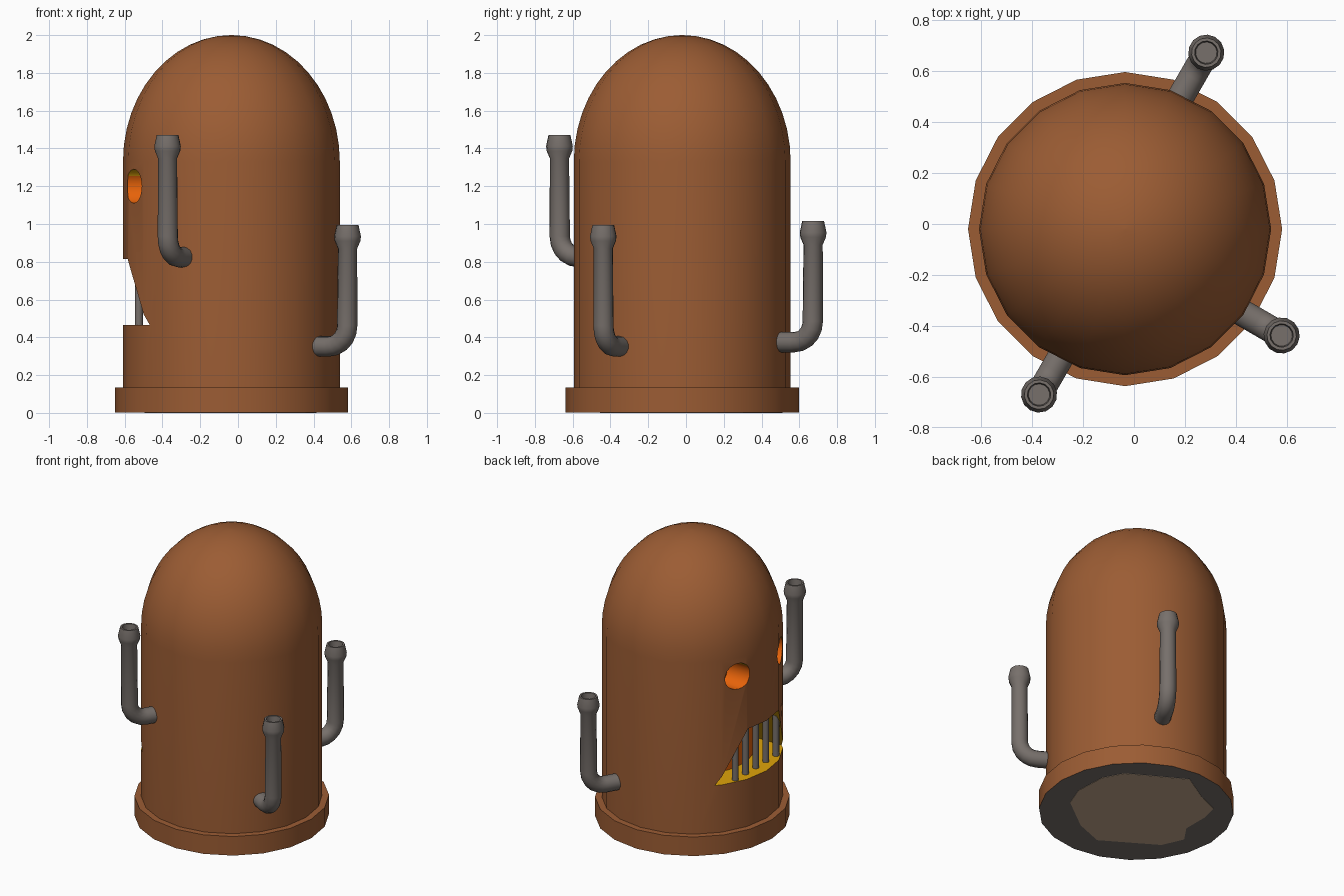
import bpy, bmesh, math
from mathutils import Vector

if "Cube" in bpy.data.objects:
    bpy.data.objects.remove(bpy.data.objects["Cube"])

CX, CY = -0.035, -0.02          # axis of the body
R = 0.574                       # body radius


def material(name, rgb):
    m = bpy.data.materials.new(name)
    m.diffuse_color = (*rgb, 1)
    m.use_nodes = True
    m.node_tree.nodes["Principled BSDF"].inputs["Base Color"].default_value = m.diffuse_color
    return m


clay = material("brown clay", (0.33, 0.108, 0.034))
glow = material("orange glow", (0.80, 0.125, 0.003))
ember = material("yellow glow", (0.74, 0.37, 0.003))
iron = material("grey iron", (0.185, 0.162, 0.148))
earth = material("pale underside patch", (0.56, 0.40, 0.27))


def finish(name, bm, mats, smooth=30):
    bmesh.ops.recalc_face_normals(bm, faces=bm.faces)
    me = bpy.data.meshes.new(name)
    bm.to_mesh(me)
    bm.free()
    ob = bpy.data.objects.new(name, me)
    bpy.context.collection.objects.link(ob)
    for m in mats:
        me.materials.append(m)
    if smooth:
        shade(ob, smooth)
    return ob


def shade(ob, deg=30):
    bpy.ops.object.select_all(action='DESELECT')
    ob.select_set(True)
    bpy.context.view_layer.objects.active = ob
    bpy.ops.object.shade_smooth_by_angle(angle=math.radians(deg))


def skin(bm, rings):
    """Bridge equal rings of points and cap both ends."""
    vs = [[bm.verts.new(p) for p in ring] for ring in rings]
    n = len(vs[0])
    for a, b in zip(vs, vs[1:]):
        for i in range(n):
            j = (i + 1) % n
            bm.faces.new((a[i], a[j], b[j], b[i]))
    bm.faces.new(vs[0])
    bm.faces.new(vs[-1])


def lathe(profile, n=20):
    bm = bmesh.new()
    skin(bm, [[(CX + r * math.cos(2 * math.pi * i / n),
                CY + r * math.sin(2 * math.pi * i / n), z)
               for i in range(n)] for r, z in profile])
    return bm


# domed body
profile = [(R, 0.06), (R, 1.33)]
for k in range(1, 12):
    a = math.pi / 2 * k / 12
    profile.append((R * math.cos(a), 1.33 + 0.67 * math.sin(a)))
profile.append((0.004, 2.0))
body = finish("body", lathe(profile), [clay, glow, ember], 0)


# cutters for eyes and mouth, extruded along x; their colours stay in the cuts
def cutter(name, yz, depth, pick):
    bm = bmesh.new()
    skin(bm, [[(CX + x, CY + y, z) for y, z in yz] for x in (-0.8, depth)])
    bmesh.ops.recalc_face_normals(bm, faces=bm.faces)
    for f in bm.faces:
        f.material_index = pick(f.normal)
    ob = finish(name, bm, [clay, glow, ember], 0)
    ob.hide_render = True
    return ob


cutters = [cutter("mouth_cutter",
                  [(-0.37, 0.465), (0.37, 0.465), (0.17, 0.815), (-0.17, 0.815)],
                  -0.22, lambda n: 1 if n.x > 0.9 else 2)]
for s in (-1, 1):
    circle = [(s * 0.235 + 0.083 * math.cos(math.pi * k / 10),
               1.2 + 0.09 * math.sin(math.pi * k / 10)) for k in range(20)]
    cutters.append(cutter("eye_cutter", circle, -0.38,
                          lambda n: 2 if n.z > 0.5 else 1))
for c in cutters:
    mod = body.modifiers.new("cut", 'BOOLEAN')
    mod.operation = 'DIFFERENCE'
    mod.solver = 'EXACT'
    mod.object = c
    bpy.context.view_layer.objects.active = body
    bpy.ops.object.modifier_apply(modifier=mod.name)
    bpy.data.objects.remove(c)
shade(body)

# glowing core behind the bars
bm = lathe([(0.39, 0.44), (0.39, 0.84)], 32)
finish("fire_core", bm, [glow])

# mouth bars, cut to the sloping mouth
for k in range(-2, 3):
    y = 0.112 * k
    top = min(0.83, 0.815 - (abs(y) - 0.17) * 1.75 + 0.03)
    bm = bmesh.new()
    skin(bm, [[(-0.525 + 0.021 * math.cos(math.pi * i / 5),
                CY + y + 0.021 * math.sin(math.pi * i / 5), z)
               for i in range(10)] for z in (0.45, top)])
    finish("mouth_bar", bm, [iron], 40)

# base ring with a dark underside
bm = lathe([(0.617, 0.002), (0.617, 0.135)])
bmesh.ops.recalc_face_normals(bm, faces=bm.faces)
for f in bm.faces:
    f.material_index = 1 if f.normal.z < -0.5 else 0
finish("base_ring", bm, [clay, iron])

# irregular patch under the base (outline in a plane turned to the axes)
outline = [(-38, 32), (-16, 37), (50, 33), (64, 16), (77, 5), (69, -4), (52, -15),
           (51, -26), (29, -32), (-36, -29), (-54, -15), (-67, 7), (-60, 19)]
pts = []
for px, py in outline:
    u, d = px / 158, -py / 158 / 0.49
    pts.append((CX - 0.8 * u - 0.6 * d, CY + 0.6 * u - 0.8 * d))
bm = bmesh.new()
skin(bm, [[(x, y, z) for x, y in pts] for z in (0.0, 0.004)])
finish("underside_patch", bm, [earth], 0)


# bent exhaust pipes with a flared, hollow mouth
def pipe(x, y, base, top, deg, n=14):
    d = Vector((math.cos(math.radians(deg)), math.sin(math.radians(deg)), 0))
    side = Vector((-d.y, d.x, 0))
    up = Vector((0, 0, 1))
    b, foot = 0.11, -0.002
    path = [(-0.22, base, 0, 0.054)]                     # s, z, tangent, radius
    for k in range(6):                                   # elbow
        a = math.pi / 2 * k / 5
        path.append((foot - b + b * math.sin(a), base + b - b * math.cos(a), a, 0.054))
    q = math.pi / 2
    for dz, r in ((-0.125, 0.051), (-0.085, 0.068), (-0.06, 0.071),
                  (0, 0.058), (0, 0.046), (-0.04, 0.042)):
        path.append((0, top + dz, q, r))
    rings = []
    for s, z, a, r in path:
        c = Vector((x, y, z)) + d * s
        nrm = -d * math.sin(a) + up * math.cos(a)
        rings.append([c + r * (nrm * math.cos(2 * math.pi * i / n)
                               + side * math.sin(2 * math.pi * i / n))
                      for i in range(n)])
    bm = bmesh.new()
    skin(bm, rings)
    finish("exhaust_pipe", bm, [iron], 35)


pipe(-0.373, -0.67, 0.825, 1.472, 240)
pipe(0.284, 0.673, 0.375, 1.015, 60)
pipe(0.58, -0.438, 0.352, 0.995, 330)
